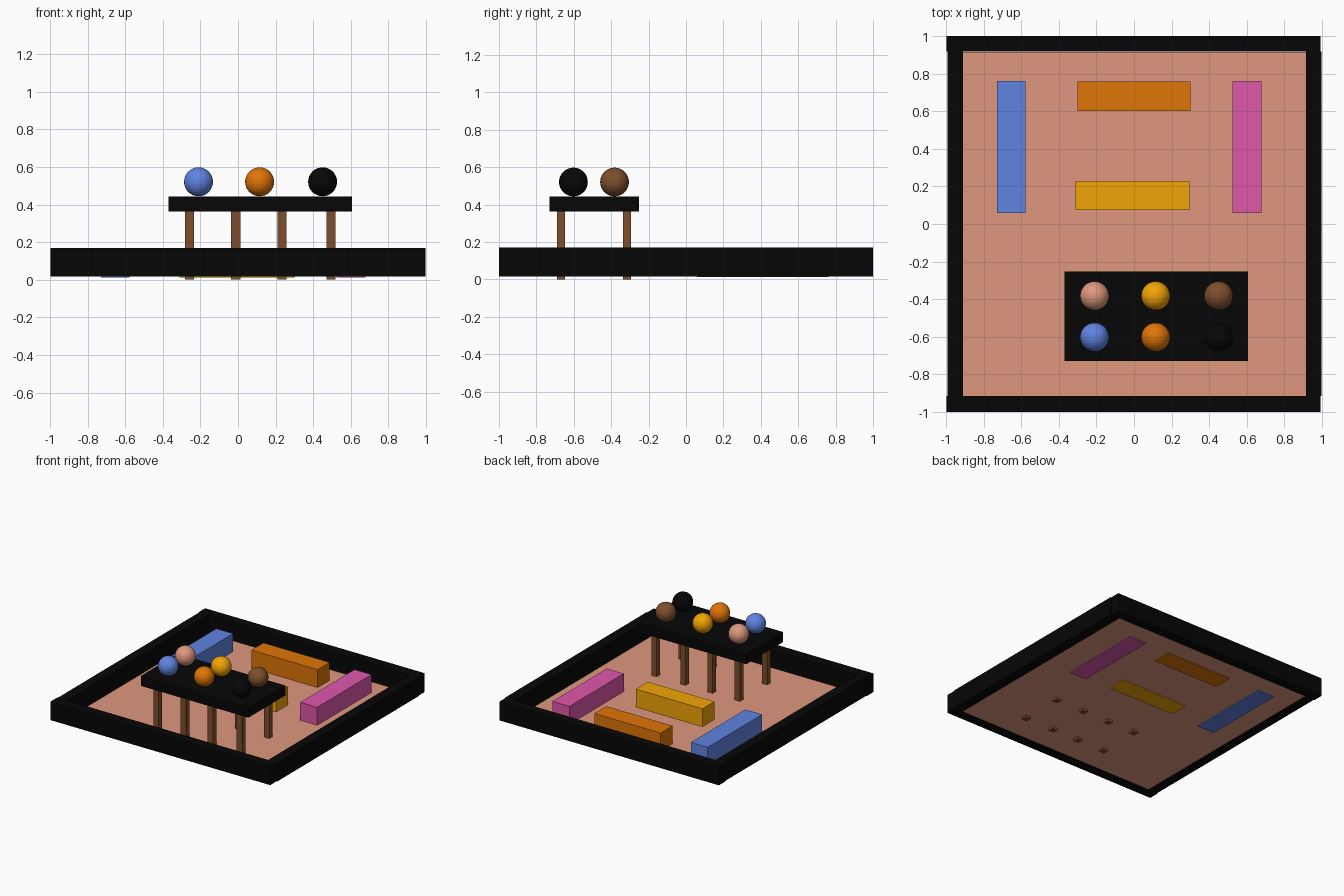
import bpy

if "Cube" in bpy.data.objects:
    bpy.data.objects.remove(bpy.data.objects["Cube"])


def material(name, r, g, b):
    # Convert 0-255 display colour to linear
    m = bpy.data.materials.new(name)
    m.diffuse_color = [(c / 255) ** 2.2 for c in (r, g, b)] + [1]
    m.use_nodes = True
    m.node_tree.nodes["Principled BSDF"].inputs["Base Color"].default_value = m.diffuse_color
    return m


black = material("black", 15, 15, 15)
brown = material("brown", 125, 80, 48)
blue = material("blue", 95, 130, 225)
orange = material("orange", 222, 116, 16)
yellow = material("yellow", 242, 164, 16)
magenta = material("magenta", 222, 88, 170)
salmon = material("salmon", 222, 150, 125)


def box(name, mat, x0, x1, y0, y1, z0, z1):
    bpy.ops.mesh.primitive_cube_add(
        size=1, location=((x0 + x1) / 2, (y0 + y1) / 2, (z0 + z1) / 2))
    o = bpy.context.object
    o.name = name
    o.scale = (x1 - x0, y1 - y0, z1 - z0)
    bpy.ops.object.transform_apply(location=False, rotation=False, scale=True)
    o.data.materials.append(mat)
    return o


# Floor panel
bpy.ops.mesh.primitive_plane_add(size=1.83, location=(0, 0, 0.019))
floor = bpy.context.object
floor.name = "floor"
floor.data.materials.append(salmon)

# Surrounding low walls
W0, W1 = 0.017, 0.17
box("front_wall", black, -0.998, 0.992, -1, -0.915, W0, W1)
box("back_wall", black, -0.998, 0.992, 0.918, 1, W0, W1)
box("left_wall", black, -0.992, -0.91, -0.915, 0.918, W0, W1)
box("right_wall", black, 0.914, 0.998, -0.915, 0.918, W0, W1)

# Benches set into the floor
B0, B1 = 0.013, 0.166
box("left_bench", blue, -0.73, -0.578, 0.058, 0.762, B0, B1)
box("right_bench", magenta, 0.523, 0.677, 0.058, 0.762, B0, B1)
box("back_bench", orange, -0.30, 0.30, 0.602, 0.758, B0, B1)
box("middle_bench", yellow, -0.31, 0.294, 0.075, 0.23, B0, B1)

# Table top and two rows of four legs
box("table_top", black, -0.37, 0.606, -0.73, -0.252, 0.363, 0.444)
for row, y in (("front", -0.669), ("back", -0.315)):
    for i, x in enumerate((-0.259, -0.012, 0.233, 0.496)):
        box(f"{row}_table_leg_{i + 1}", brown,
            x - 0.024, x + 0.024, y - 0.022, y + 0.022, 0, 0.38)

# Balls on the table
rows = (("front", -0.602, (blue, orange, black)),
        ("back", -0.382, (salmon, yellow, brown)))
for row, y, mats in rows:
    for x, mat in zip((-0.21, 0.115, 0.45), mats):
        bpy.ops.mesh.primitive_uv_sphere_add(
            segments=32, ring_count=16, radius=0.077, location=(x, y, 0.521))
        ball = bpy.context.object
        ball.name = f"{row}_{mat.name}_ball"
        ball.data.materials.append(mat)
